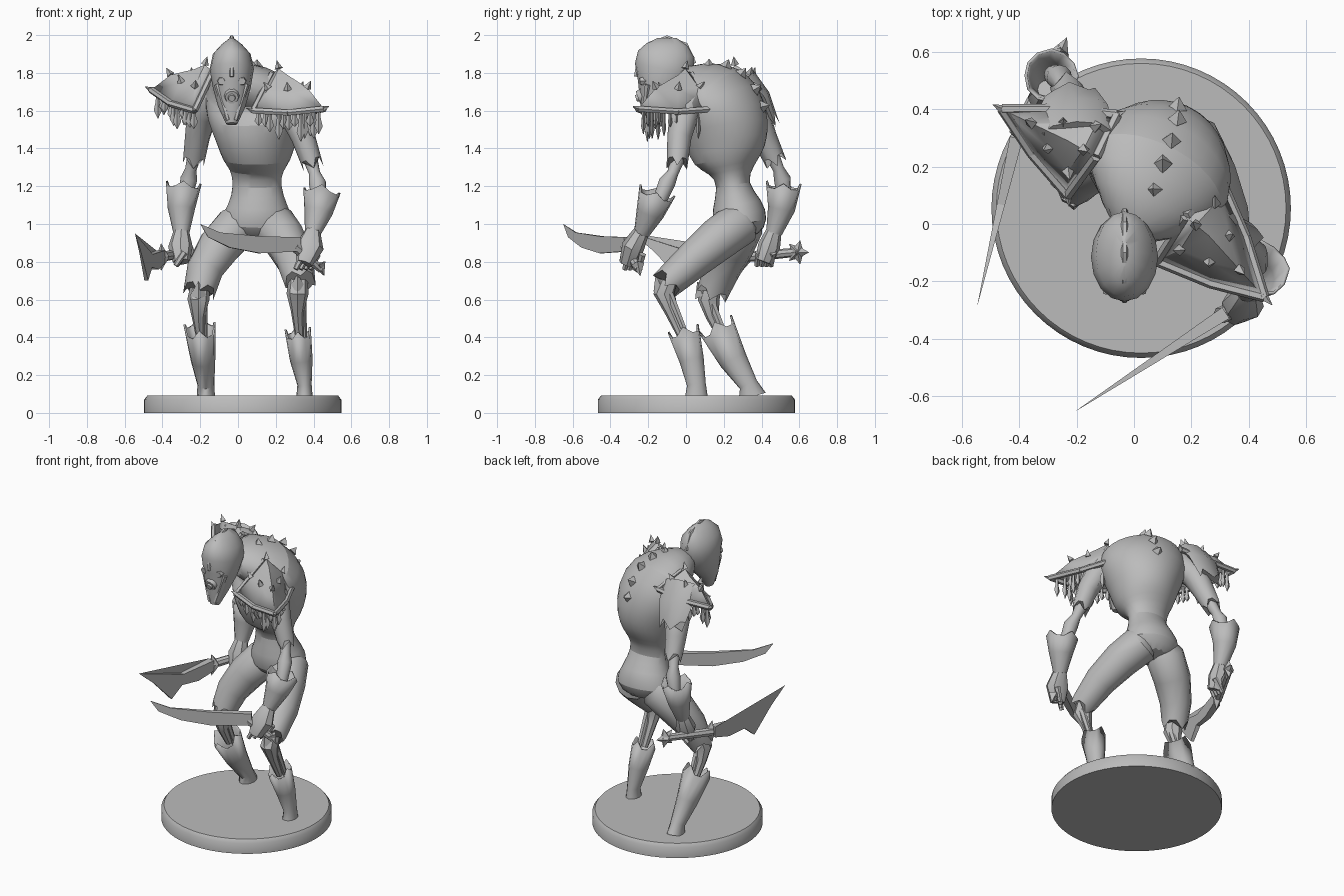
import bpy
import bmesh
import math
import random
from mathutils import Matrix, Vector

random.seed(4)
default_cube = bpy.data.objects.get("Cube")
if default_cube:
    bpy.data.objects.remove(default_cube, do_unlink=True)

grey = bpy.data.materials.new("plain grey")
grey.use_nodes = True
colour = (0.5, 0.5, 0.5, 1)
grey.diffuse_color = colour
grey.node_tree.nodes["Principled BSDF"].inputs["Base Color"].default_value = colour


def finish(name, bm, smooth_angle=40):
    """Turn a bmesh into a shaded, coloured object."""
    bmesh.ops.recalc_face_normals(bm, faces=bm.faces)
    mesh = bpy.data.meshes.new(name)
    bm.to_mesh(mesh)
    bm.free()
    mesh.materials.append(grey)
    for polygon in mesh.polygons:
        polygon.use_smooth = True
    mesh.set_sharp_from_angle(angle=math.radians(smooth_angle))
    obj = bpy.data.objects.new(name, mesh)
    bpy.context.collection.objects.link(obj)
    return obj


def loft(name, rings, sides=12, jag_start=0, jag_end=0, subdivide=False, hollow=False):
    """Skin rings of (x, y, z, width radius, depth radius, twist) along their path."""
    bm = bmesh.new()
    centres = [Vector(ring[:3]) for ring in rings]
    loops = []
    last = len(rings) - 1
    for i, ring in enumerate(rings):
        tangent = (centres[min(i + 1, last)] - centres[max(i - 1, 0)]).normalized()
        side = Vector((0, 1, 0)) if abs(tangent.x) > 0.8 else Vector((1, 0, 0))
        side = (side - tangent * side.dot(tangent)).normalized()
        if len(ring) > 5:
            side = Matrix.Rotation(ring[5], 3, tangent) @ side
        depth = tangent.cross(side)
        depth_radius = ring[4] if len(ring) > 4 else ring[3]
        jag = jag_start if i == 0 else jag_end if i == last else 0
        loop = []
        for k in range(sides):
            angle = math.tau * k / sides
            offset = side * math.cos(angle) * ring[3] + depth * math.sin(angle) * depth_radius
            ragged = tangent * jag * (1 if k % 3 == 0 else 0)
            loop.append(bm.verts.new(centres[i] + offset + ragged))
        loops.append(loop)
    for low, high in zip(loops, loops[1:]):
        for k in range(sides):
            n = (k + 1) % sides
            bm.faces.new((low[k], low[n], high[n], high[k]))
    if not hollow:
        bm.faces.new(loops[0][::-1])
    bm.faces.new(loops[-1])
    obj = finish(name, bm)
    if hollow:
        obj.modifiers.new("cuff thickness", "SOLIDIFY").thickness = 0.01
    if subdivide:
        obj.modifiers.new("smooth form", "SUBSURF").levels = 1


def rod(name, start, end, r1, r2, sides=8):
    loft(name, [(*start, r1), (*end, r2)], sides)


def spike(name, base, direction, length=0.07, radius=0.02):
    tip = Vector(base) + Vector(direction).normalized() * length
    rod(name, base, tip, radius, 0.001, 4)


def blade(name, start, end, profile, thickness=0.045):
    """A blade thinning to its tip: the profile gives (fraction along, height)."""
    bm = bmesh.new()
    start, end = Vector((*start, 0)), Vector((*end, 0))
    across = (end - start).cross(Vector((0, 0, 1))).normalized() * thickness / 2
    sides = []
    for sign in (-1, 1):
        sides.append([bm.verts.new(start.lerp(end, s) + Vector((0, 0, z)) + across * sign * (1.02 - s))
                      for s, z in profile])
    caps = [bm.faces.new(sides[0]), bm.faces.new(sides[1][::-1])]
    for k in range(len(profile)):
        bm.faces.new((sides[0][k - 1], sides[0][k], sides[1][k], sides[1][k - 1]))
    bmesh.ops.triangulate(bm, faces=caps)
    finish(name, bm, 20)


def shoulder_pad(side, corners, apex, ridge):
    """Three-cornered armour; its first edge arches up by ridge against the neck."""
    corners = [Vector(c) for c in corners]
    apex = Vector(apex)
    centre = sum(corners, Vector()) / 3
    rim = []
    for i, (a, b) in enumerate(zip(corners, corners[1:] + corners[:1])):
        middle = (a + b) / 2
        lift = ridge if i == 0 else -0.015
        rim += [a, middle + (middle - centre) * 0.12 + Vector((0, 0, lift))]
    inner = [apex.lerp(p, 0.55) + Vector((0, 0, 0.03)) for p in rim]
    bm = bmesh.new()
    top = bm.verts.new(apex)
    inner_verts = [bm.verts.new(p) for p in inner]
    rim_verts = [bm.verts.new(p) for p in rim]
    for k in range(6):
        n = (k + 1) % 6
        bm.faces.new((top, inner_verts[k], inner_verts[n]))
        bm.faces.new((inner_verts[k], rim_verts[k], rim_verts[n], inner_verts[n]))
    plate = finish(side + "_shoulder_plate", bm, 20)
    plate.modifiers.new("thickness", "SOLIDIFY").thickness = 0.015
    for k, point in enumerate(rim):
        following = rim[(k + 1) % 6]
        rod(side + "_shoulder_rim", point, following, 0.018, 0.018, 6)
        spike(side + "_shoulder_spike", inner[k], inner[k] - centre + Vector((0, 0, 0.06)), 0.045, 0.022)
        if k % 2 == 0:
            spike(side + "_corner_spike", point, point - centre + Vector((0, 0, 0.08)), 0.04, 0.016)
        if k < 2:
            continue
        for step in range(5):
            x, y, z = point.lerp(following, step / 5).lerp(centre, random.uniform(0.1, 0.3))
            drop = random.uniform(0.07, 0.17)
            loft(side + "_fringe", [(x, y, z, 0.009), (x, y, z - drop * 0.4, 0.012, 0.008),
                                    (x, y, z - drop * 0.7, 0.022, 0.012), (x, y, z - drop, 0.002)], 4)


# Round stand
loft("stand", [(0.025, 0.055, 0, 0.522), (0.025, 0.055, 0.07, 0.522),
               (0.025, 0.055, 0.092, 0.505)], 64)

# Hunched, twisted body
loft("torso", [(0.1, 0.3, 0.92, 0.1, 0.09), (0.1, 0.29, 1, 0.22, 0.155),
               (0.105, 0.27, 1.1, 0.155, 0.14), (0.1, 0.245, 1.21, 0.125, 0.075),
               (0.1, 0.245, 1.29, 0.145, 0.12, -0.2), (0.1, 0.22, 1.335, 0.185, 0.19, -0.3),
               (0.1, 0.215, 1.44, 0.215, 0.23, -0.4), (0.09, 0.2, 1.58, 0.275, 0.24, -0.5),
               (0.07, 0.16, 1.71, 0.28, 0.19, -0.5), (0.04, 0.06, 1.74, 0.2, 0.12, -0.3),
               (-0.02, -0.04, 1.74, 0.085, 0.085)], 16, subdivide=True)
for base in ((0.07, 0.12, 1.83), (0.1, 0.21, 1.83), (0.13, 0.29, 1.79),
             (0.15, 0.36, 1.71), (0.15, 0.4, 1.62)):
    spike("spine_spike", base, Vector(base) - Vector((0.1, 0.1, 1.55)), 0.045, 0.035)

# Pointed helmet with a masked face
head_x = -0.033
loft("helmet", [(head_x, y, z, wide, deep) for y, z, wide, deep in (
    (-0.2, 1.53, 0.03, 0.03), (-0.18, 1.62, 0.072, 0.065), (-0.14, 1.72, 0.1, 0.12),
    (-0.115, 1.82, 0.117, 0.158), (-0.105, 1.9, 0.1, 0.15),
    (-0.1, 1.95, 0.055, 0.11), (-0.1, 1.985, 0.01, 0.05))], 16)
loft("helmet_crest", [(head_x, y, z, 0.012) for y, z in (
    (-0.265, 1.78), (-0.25, 1.87), (-0.2, 1.95), (-0.1, 1.988), (0, 1.95), (0.045, 1.85))], 6)
rod("mask_snout", (head_x, -0.2, 1.69), (head_x, -0.255, 1.67), 0.05, 0.035, 10)
rod("mask_vent", (head_x, -0.25, 1.67), (head_x, -0.265, 1.665), 0.022, 0.018, 10)
for sign in (-1, 1):
    rod("eye_rim", (head_x + sign * 0.05, -0.2, 1.76), (head_x + sign * 0.055, -0.245, 1.755), 0.03, 0.02, 6)
    rod("mask_cheek", (head_x + sign * 0.075, -0.2, 1.74), (head_x + sign * 0.02, -0.225, 1.55), 0.02, 0.012, 6)

# Shoulder armour
shoulder_pad("left", [(0.3, 0.16, 1.61), (0.08, -0.13, 1.6), (0.455, -0.255, 1.61)], (0.26, -0.04, 1.79), 0.19)
shoulder_pad("right", [(-0.06, 0.38, 1.72), (-0.23, 0.1, 1.6), (-0.46, 0.4, 1.71)], (-0.23, 0.29, 1.82), 0.15)
loft("right_back_plate", [(-0.2, 0.32, 1.78, 0.12, 0.05), (-0.21, 0.41, 1.68, 0.12, 0.035),
                          (-0.22, 0.45, 1.58, 0.09, 0.025)], 8, jag_end=0.06)

# Sleeves, bare elbows, flared bracers and hands
loft("left_sleeve", [(0.2, 0.06, 1.68, 0.085), (0.29, -0.01, 1.59, 0.08), (0.345, -0.035, 1.46, 0.064),
                     (0.385, -0.045, 1.34, 0.054)], jag_end=0.05)
loft("left_elbow", [(0.378, -0.04, 1.36, 0.04), (0.405, -0.07, 1.27, 0.03),
                    (0.42, -0.1, 1.22, 0.045), (0.43, -0.15, 1.1, 0.035)])
loft("left_bracer", [(0.44, -0.16, 1.15, 0.1), (0.425, -0.19, 1.06, 0.075),
                     (0.395, -0.235, 0.95, 0.042)], jag_start=-0.03, hollow=True)
loft("left_hand", [(0.395, -0.235, 0.96, 0.042), (0.38, -0.28, 0.88, 0.075, 0.06),
                   (0.35, -0.31, 0.79, 0.045)], 8)
loft("right_sleeve", [(-0.1, 0.28, 1.68, 0.09), (-0.19, 0.36, 1.59, 0.085), (-0.215, 0.415, 1.46, 0.066),
                      (-0.23, 0.46, 1.36, 0.056)], jag_end=0.05)
loft("right_elbow", [(-0.225, 0.45, 1.38, 0.04), (-0.25, 0.49, 1.29, 0.03),
                     (-0.26, 0.51, 1.24, 0.045), (-0.28, 0.52, 1.13, 0.035)])
loft("right_bracer", [(-0.29, 0.515, 1.19, 0.095), (-0.3, 0.505, 1.08, 0.072),
                      (-0.3, 0.465, 0.95, 0.042)], jag_start=-0.03, hollow=True)
loft("right_hand", [(-0.3, 0.465, 0.96, 0.042), (-0.305, 0.44, 0.88, 0.065, 0.06),
                    (-0.3, 0.41, 0.8, 0.045)], 8)
for k in range(4):
    shift = 0.025 * k
    rod("left_finger", (0.42 - shift, -0.23 - shift, 0.84), (0.38 - shift, -0.25 - shift, 0.76), 0.02, 0.014, 6)
    rod("right_finger", (-0.26 - shift / 3, 0.46 - shift, 0.85), (-0.33, 0.45 - shift, 0.78), 0.02, 0.014, 6)

# Legs: torn trousers, bare shins and cuffed boots
loft("left_trouser", [(0.16, 0.31, 1.06, 0.07), (0.185, 0.28, 1, 0.12), (0.245, 0.17, 0.92, 0.115),
                      (0.3, 0.04, 0.81, 0.1), (0.325, -0.085, 0.7, 0.08)], jag_end=0.05)
loft("left_shin", [(0.32, -0.08, 0.72, 0.05), (0.315, -0.115, 0.63, 0.058),
                   (0.315, -0.08, 0.54, 0.035), (0.325, -0.02, 0.4, 0.022)], 8)
loft("left_boot", [(0.32, -0.005, 0.41, 0.07, 0.085), (0.335, 0.03, 0.28, 0.06, 0.065),
                   (0.352, 0.055, 0.15, 0.038, 0.05), (0.352, 0.055, 0.085, 0.043, 0.06)],
     jag_start=-0.04, hollow=True)
loft("right_trouser", [(0.05, 0.31, 1.06, 0.07), (0, 0.29, 0.99, 0.12), (-0.1, 0.245, 0.88, 0.115),
                       (-0.175, 0.19, 0.76, 0.098), (-0.2, 0.15, 0.66, 0.082)], jag_end=0.05)
loft("right_shin", [(-0.2, 0.14, 0.68, 0.05), (-0.21, 0.12, 0.6, 0.058),
                    (-0.21, 0.14, 0.51, 0.035), (-0.2, 0.19, 0.4, 0.022)], 8)
loft("right_boot", [(-0.2, 0.175, 0.43, 0.085, 0.1), (-0.185, 0.25, 0.28, 0.065, 0.075),
                    (-0.17, 0.33, 0.15, 0.045, 0.05), (-0.17, 0.35, 0.085, 0.048, 0.075)],
     jag_start=-0.05, hollow=True)
for side, knee in (("left", (0.315, -0.13, 0.66)), ("right", (-0.21, 0.09, 0.62))):
    spike(side + "_knee_guard", knee, (0, -0.4, 1), 0.08, 0.045)
    calf = Vector(knee) + Vector((0.025, 0.04, -0.02))
    rod(side + "_calf_bone", calf, calf + Vector((0.01, 0.1, -0.25)), 0.022, 0.015, 6)

# Curved sword in the left hand, held across the front
blade("left_blade", (0.32, -0.31), (-0.2, -0.65),
      [(0, 0.93), (0.4, 0.935), (0.8, 0.955), (1, 1), (0.92, 0.93), (0.7, 0.875), (0.4, 0.845), (0, 0.855)])
rod("left_grip", (0.3, -0.32, 0.88), (0.44, -0.25, 0.76), 0.03, 0.022)
spike("left_pommel", (0.43, -0.255, 0.79), (0.4, 0.2, -1), 0.07, 0.035)

# Cleaver in the right hand, pointing forward
blade("right_blade", (-0.41, 0.3), (-0.545, -0.28),
      [(0, 0.86), (0.4, 0.84), (0.65, 0.885), (1, 0.95), (0.8, 0.85),
       (0.56, 0.7), (0.42, 0.77), (0.2, 0.76), (0, 0.79)])
rod("right_grip", (-0.41, 0.31, 0.825), (-0.27, 0.58, 0.85), 0.028, 0.024)
for sign in (-1, 1):
    spike("right_guard", (-0.4, 0.32, 0.825), (-0.1, -0.3, sign), 0.075, 0.035)
for k in range(5):
    turn = math.tau * k / 5
    spike("right_pommel_point", (-0.26, 0.59, 0.85), (0.3 * math.cos(turn), 0.7 * math.cos(turn), math.sin(turn)), 0.065, 0.035)
